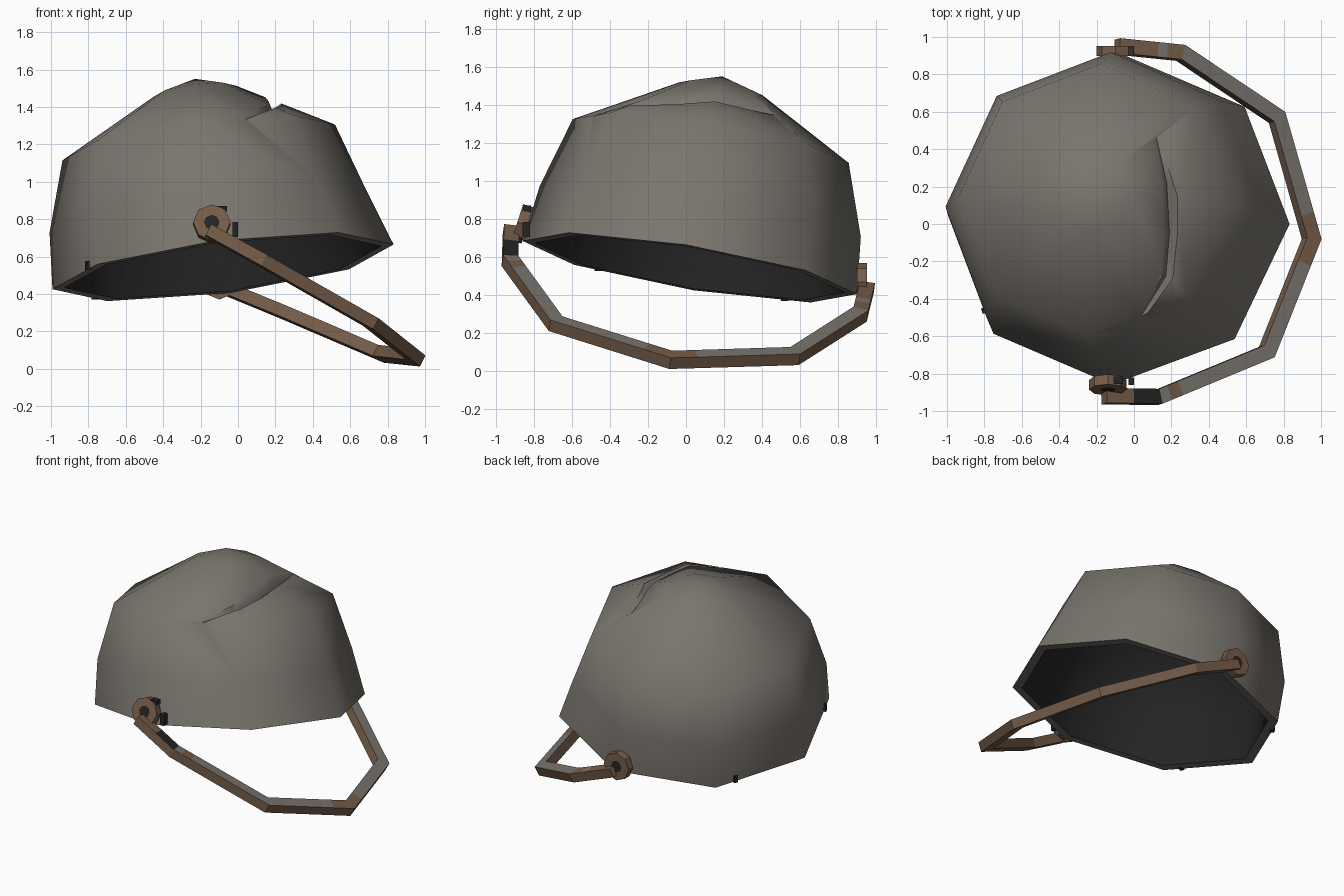
import bpy, bmesh, math
from mathutils import Vector, Matrix

if "Cube" in bpy.data.objects:
    bpy.data.objects.remove(bpy.data.objects["Cube"])


def material(name, r, g, b):
    m = bpy.data.materials.new(name)
    m.diffuse_color = (r, g, b, 1)
    m.use_nodes = True
    m.node_tree.nodes["Principled BSDF"].inputs["Base Color"].default_value = m.diffuse_color
    return m


GREY = material("worn grey metal", 0.195, 0.178, 0.156)
RUST = material("rust brown", 0.18, 0.11, 0.068)
DARK = material("near black", 0.018, 0.018, 0.018)


def add(name, bm, mats, normals=True):
    if normals:
        bmesh.ops.recalc_face_normals(bm, faces=bm.faces[:])
    me = bpy.data.meshes.new(name)
    bm.to_mesh(me)
    bm.free()
    for m in mats:
        me.materials.append(m)
    ob = bpy.data.objects.new(name, me)
    bpy.context.collection.objects.link(ob)
    return ob


def bridge(bm, a, b, mat=0):
    n = len(a)
    fs = []
    for i in range(n):
        f = bm.faces.new((a[i], a[(i + 1) % n], b[(i + 1) % n], b[i]))
        f.material_index = mat
        fs.append(f)
    return fs


# Tilted axes of the shell
AXIS = Vector((-0.125, 0.161, 0.979)).normalized()
U = Vector((1.83, -0.04, 0.24))
U = (U - AXIS * U.dot(AXIS)).normalized()
V = AXIS.cross(U)

# Shell rings: centre, radius along U, radius along V
OUTER = [((-0.08, 0.02, 0.545), 0.92, 0.89), ((-0.16, 0.075, 0.84), 0.855, 0.855),
         ((-0.21, 0.13, 1.21), 0.735, 0.735), ((-0.23, 0.185, 1.485), 0.22, 0.22)]
APEX = Vector((-0.23, 0.19, 1.55))


def rim_point(i):
    c, ru, rv = OUTER[0]
    a = math.radians(45 * i)
    return Vector(c) + U * ru * math.cos(a) + V * rv * math.sin(a)


bm = bmesh.new()


def ring(c, ru, rv, inset=0.0, drop=0.0):
    out = []
    for i in range(8):
        a = math.radians(45 * i)
        p = Vector(c) - AXIS * drop + U * (ru - inset) * math.cos(a) + V * (rv - inset) * math.sin(a)
        out.append(bm.verts.new(p))
    return out


outer = [ring(*r) for r in OUTER]
inner = [ring(*r, inset=i, drop=d) for r, i, d in
         zip(OUTER, (0.065, 0.065, 0.065, 0.02), (0, 0, 0.03, 0.075))]
for rings, mat, tip in ((outer, 0, APEX), (inner, 1, APEX - AXIS * 0.075)):
    for a, b in zip(rings, rings[1:]):
        bridge(bm, a, b, mat)
    top = bm.verts.new(tip)
    for i in range(8):
        bm.faces.new((rings[-1][i], rings[-1][(i + 1) % 8], top)).material_index = mat
bridge(bm, outer[0], inner[0], 0)
shell = add("shell", bm, [GREY, DARK])

# Gouge across the crown: tapered wedge following the surface
bpy.context.view_layer.update()
bm = bmesh.new()
rows = []
for x, y, w, d in ((0.12, 0.46, 0.012, 0.006), (0.175, 0.22, 0.04, 0.045), (0.19, -0.05, 0.05, 0.055),
                   (0.17, -0.28, 0.04, 0.05), (0.04, -0.49, 0.012, 0.006)):
    hit, p, n, _ = shell.ray_cast(Vector((x, y, 3)), Vector((0, 0, -1)))
    rows.append([bm.verts.new(p + Vector(o)) for o in
                 ((0, 0, -d), (2 * w, 0, d * 0.6), (-1.6 * w, 0, d + 0.09 * w / 0.05))])
for a, b in zip(rows, rows[1:]):
    bridge(bm, a, b)
bm.faces.new(rows[0])
bm.faces.new(rows[-1])
bmesh.ops.triangulate(bm, faces=bm.faces[:])
cutter = add("gouge_cutter", bm, [GREY])
cutter.hide_render = True
bpy.context.view_layer.objects.active = shell
shell.select_set(True)
mod = shell.modifiers.new("gouge", 'BOOLEAN')
mod.operation = 'DIFFERENCE'
mod.solver = 'EXACT'
mod.object = cutter
bpy.ops.object.modifier_apply(modifier=mod.name)
bpy.data.objects.remove(cutter)
bpy.ops.object.shade_smooth_by_angle(angle=math.radians(58))


# Octagonal hinge discs with dark centres
def hinge(name, centre, normal):
    bm = bmesh.new()
    bmesh.ops.create_cone(bm, cap_ends=True, segments=8, radius1=0.1, radius2=0.1, depth=0.055)
    cap = [f for f in bm.faces if f.normal.z > 0.9]
    bmesh.ops.inset_region(bm, faces=cap, thickness=0.058)
    cap[0].material_index = 1
    rot = Vector(normal).to_track_quat('Z', 'Y').to_matrix().to_4x4()
    bm.transform(Matrix.Translation(centre) @ rot)
    add(name, bm, [RUST, DARK])


hinge("front_hinge", (-0.14, -0.86, 0.775), (0, -0.95, 0.3))
hinge("back_hinge", (-0.10, 0.925, 0.47), (0, 1, 0))


# Small dark rivets and rim nicks
def block(name, centre, size, turn=0.0):
    bm = bmesh.new()
    bmesh.ops.create_cube(bm, size=1)
    bm.transform(Matrix.Translation(centre) @ Matrix.Rotation(turn, 4, 'Z') @ Matrix.Diagonal((*size, 1)))
    add(name, bm, [DARK])


block("front_rivet_upper", (-0.085, -0.835, 0.855), (0.05, 0.04, 0.03))
block("front_rivet_side", (-0.015, -0.84, 0.745), (0.03, 0.04, 0.08))
block("rim_nick_left", rim_point(4).lerp(rim_point(5), 0.8) + Vector((0, 0, 0.02)),
      (0.03, 0.03, 0.05), math.radians(20))
block("rim_nick_back", rim_point(3).lerp(rim_point(4), 0.22) + Vector((0, 0, 0.02)),
      (0.03, 0.03, 0.05), math.radians(-25))

# Bail handle: bent bar with painted patches along its upper face
CORNERS = [Vector(p) for p in ((-0.16, -0.92, 0.74), (0.13, -0.925, 0.58), (0.71, -0.685, 0.25),
                               (0.95, -0.08, 0.06), (0.765, 0.57, 0.08), (0.25, 0.915, 0.30),
                               (-0.09, 0.95, 0.44))]
N = Vector((0.447, 0.125, 0.885)).normalized()
# (position along path, upper-face colour up to the next position)
STOPS = [(0, 1), (0.5, 2), (1, 0), (1.08, 1), (1.18, 0), (2, 0), (2.78, 1), (3, 1), (3.2, 0),
         (4, 0), (5, 1), (5.25, 0), (5.4, 1), (6, 1)]


def side(i):
    return (CORNERS[i + 1] - CORNERS[i]).cross(N).normalized()


bm = bmesh.new()
rows = []
for t, _ in STOPS:
    i = min(int(t), 5)
    p = CORNERS[i].lerp(CORNERS[i + 1], t - i)
    o = side(i)
    if t == i and i > 0:
        m = (side(i - 1) + o).normalized()
        o = m / m.dot(o)
    rows.append([bm.verts.new(p + o * a * 0.04 + N * b * 0.033)
                 for a, b in ((1, 1), (-1, 1), (-1, -1), (1, -1))])
for (a, b), (_, col) in zip(zip(rows, rows[1:]), STOPS):
    bridge(bm, a, b, 1)[0].material_index = col
for r in (rows[0], rows[-1]):
    bm.faces.new(r).material_index = 1
add("bail_handle", bm, [GREY, RUST, DARK])
